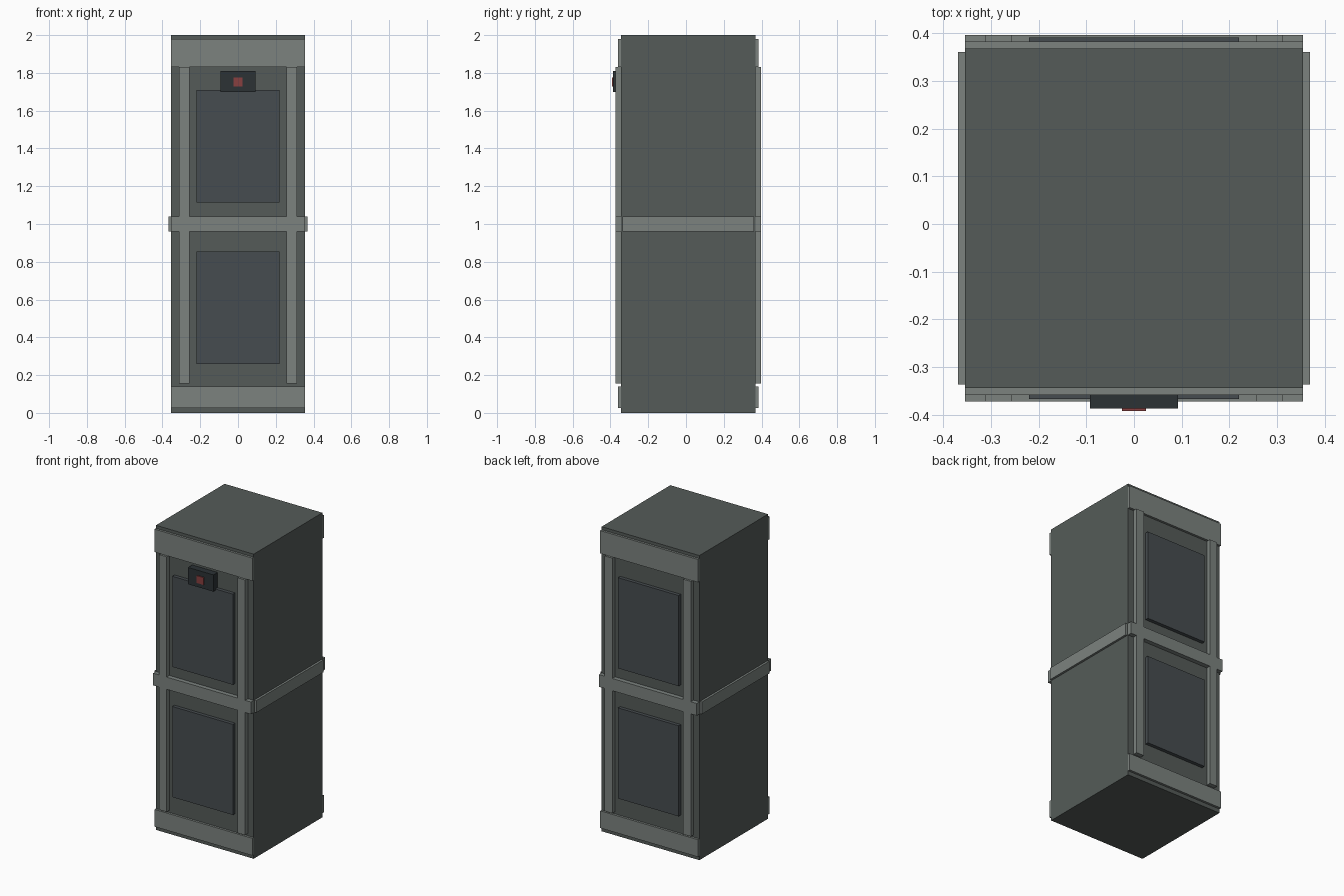
import bpy

if "Cube" in bpy.data.objects:
    bpy.data.objects.remove(bpy.data.objects["Cube"])


def material(name, rgb):
    mat = bpy.data.materials.new(name)
    mat.diffuse_color = (*rgb, 1)
    mat.use_nodes = True
    mat.node_tree.nodes["Principled BSDF"].inputs["Base Color"].default_value = mat.diffuse_color
    return mat


BODY = material("dark_grey_green", (0.09, 0.105, 0.098))
FRAME = material("light_grey_green", (0.20, 0.225, 0.212))
PANEL = material("slate", (0.062, 0.073, 0.08))
DARK = material("near_black", (0.025, 0.032, 0.036))
RED = material("red", (0.25, 0.05, 0.05))


def box(name, x, y, z, mat):
    """Box given by its (min, max) extents on each axis."""
    lo, hi = zip(x, y, z)
    bpy.ops.mesh.primitive_cube_add(size=1, location=[(a + b) / 2 for a, b in zip(lo, hi)])
    ob = bpy.context.object
    ob.name = name
    ob.scale = [b - a for a, b in zip(lo, hi)]
    bpy.ops.object.transform_apply(location=False, rotation=False, scale=True)
    ob.data.materials.append(mat)
    return ob


W = 0.355        # half width of the cabinet
MID = 0.012      # centre of the cabinet in y
HALF = 0.356     # half depth of the cabinet

# Cabinet body
box("cabinet_body", (-W, W), (MID - HALF, MID + HALF), (0, 2), BODY)

# Framing and panels, same on the front and back faces
for face, s in (("front", -1), ("back", 1)):
    def layer(thickness):
        return sorted((MID + s * HALF, MID + s * (HALF + thickness)))

    box(f"{face}_top_rail", (-W, W), layer(0.015), (1.83, 1.98), FRAME)
    box(f"{face}_bottom_rail", (-W, W), layer(0.015), (0.027, 0.14), FRAME)
    box(f"{face}_middle_rail", (-W, W), layer(0.029), (0.96, 1.04), FRAME)
    for side, k in (("left", -1), ("right", 1)):
        box(f"{face}_{side}_post", sorted((k * 0.257, k * 0.313)),
            layer(0.029), (0.155, 1.83), FRAME)
    for level, z in (("lower", (0.26, 0.855)), ("upper", (1.115, 1.71))):
        box(f"{face}_{level}_panel", (-0.22, 0.22), layer(0.023), z, PANEL)

# Side belts
for side, k in (("left", -1), ("right", 1)):
    box(f"{side}_belt", sorted((k * W, k * 0.369)), (-0.337, 0.361), (0.96, 1.04), FRAME)

# Control box with red indicator
box("control_box", (-0.092, 0.092), (-0.387, MID - HALF), (1.70, 1.81), DARK)
box("indicator_light", (-0.025, 0.025), (-0.393, -0.38), (1.728, 1.776), RED)
